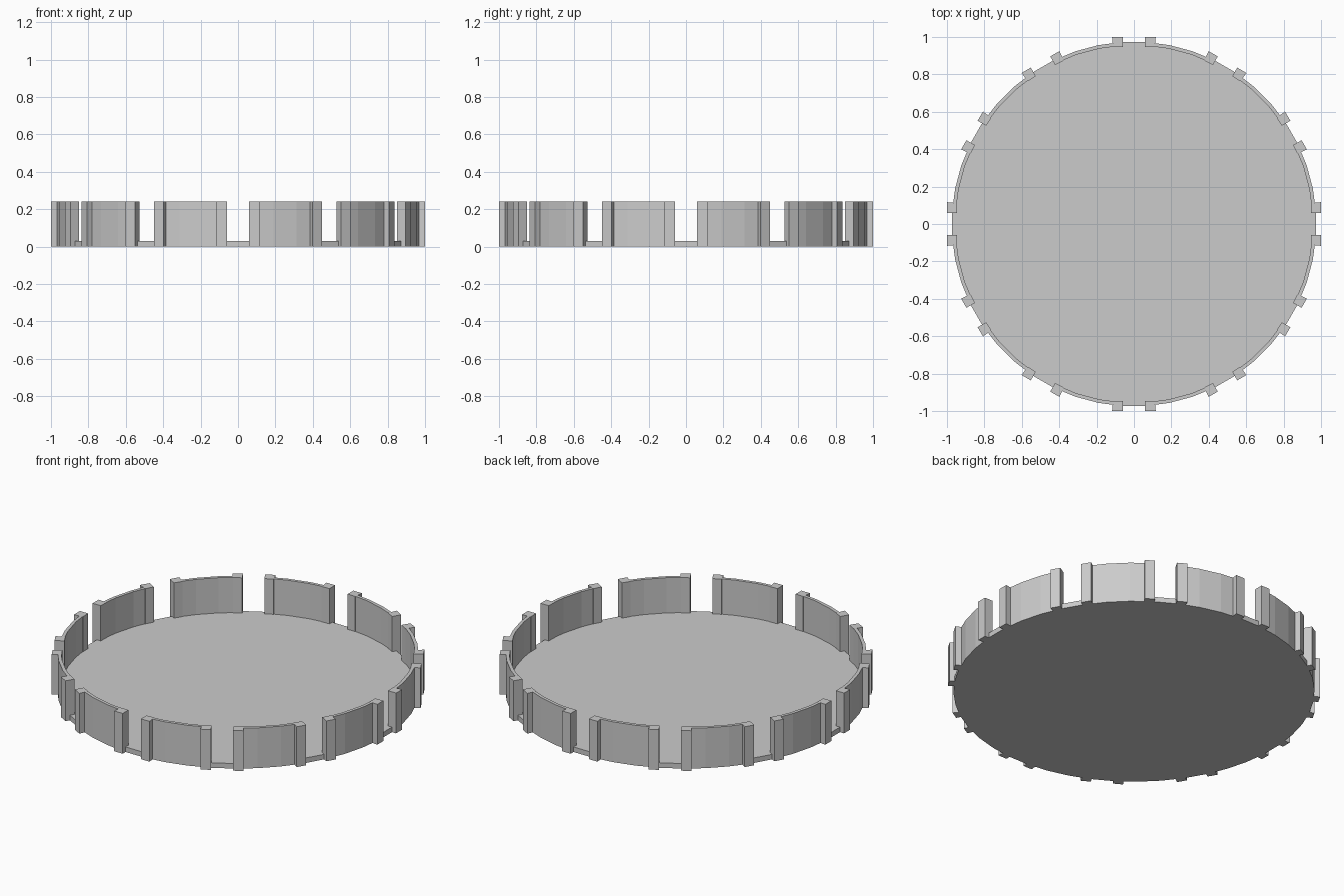
import bpy, bmesh
from math import sin, cos, radians

if "Cube" in bpy.data.objects:
    bpy.data.objects.remove(bpy.data.objects["Cube"])

N = 12          # wall segments, with a gap every 30 degrees
H = 0.24        # wall height
R = 0.975       # outer radius of base and wall


def prism(bm, pts, z0, z1):
    """Extrude a counter-clockwise outline from z0 to z1."""
    lo = [bm.verts.new((x, y, z0)) for x, y in pts]
    hi = [bm.verts.new((x, y, z1)) for x, y in pts]
    bm.faces.new(lo[::-1])
    bm.faces.new(hi)
    n = len(pts)
    for i in range(n):
        j = (i + 1) % n
        bm.faces.new((lo[i], lo[j], hi[j], hi[i]))


def finish(bm, name):
    bmesh.ops.recalc_face_normals(bm, faces=bm.faces)
    me = bpy.data.meshes.new(name)
    bm.to_mesh(me)
    bm.free()
    bpy.context.collection.objects.link(bpy.data.objects.new(name, me))


def polar(r, deg):
    return r * cos(radians(deg)), r * sin(radians(deg))


def turn(p, deg):
    c, s = cos(radians(deg)), sin(radians(deg))
    return p[0] * c - p[1] * s, p[0] * s + p[1] * c


# Thin faceted base plate
bm = bmesh.new()
prism(bm, [polar(R, 3.75 + 7.5 * i) for i in range(48)], 0, 0.03)
finish(bm, "base_plate")

# Curved wall panels, three facets each
bm = bmesh.new()
for k in range(N):
    angles = [k * 30 + 3.75 + 7.5 * i for i in range(4)]
    outer = [polar(R, a) for a in angles]
    inner = [polar(R - 0.019, a) for a in reversed(angles)]
    prism(bm, outer + inner, 0.0, H)
finish(bm, "wall_panels")

# Pair of posts flanking each gap
bm = bmesh.new()
post = [(0.947, 0.06), (1.0, 0.06), (1.0, 0.117), (0.945, 0.111)]
for k in range(N):
    prism(bm, [turn(p, 30 * k) for p in post], 0, H)
    prism(bm, [turn((x, -y), 30 * k) for x, y in reversed(post)], 0, H)
finish(bm, "gap_posts")
